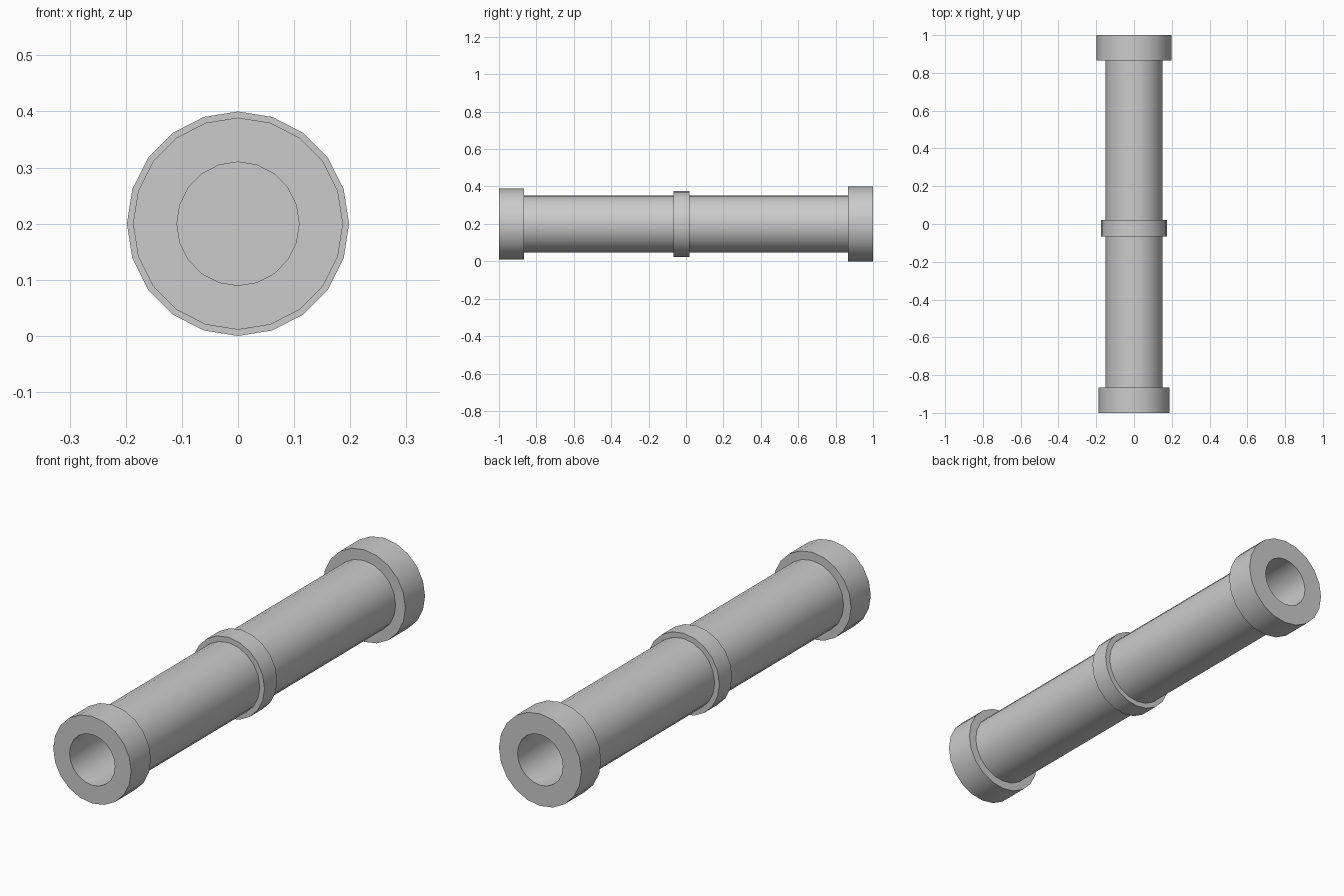
import bpy, bmesh, math

if "Cube" in bpy.data.objects:
    bpy.data.objects.remove(bpy.data.objects["Cube"])

SIDES = 20
AXIS_Z = 0.20
X_SCALE = 0.99
BORE, PIPE, RING = 0.11, 0.153, 0.176
FRONT_FLANGE, BACK_FLANGE = 0.189, 0.20


def lathe(name, profile):
    """Revolve (radius, y) points about the pipe axis; zero radius closes the end."""
    bm = bmesh.new()
    rows = []
    for r, y in profile:
        if r == 0:
            rows.append([bm.verts.new((0, y, AXIS_Z))] * SIDES)
            continue
        row = []
        for i in range(SIDES):
            a = 2 * math.pi * i / SIDES
            row.append(bm.verts.new((r * X_SCALE * math.cos(a), y,
                                     AXIS_Z + r * math.sin(a))))
        rows.append(row)
    for p, q in zip(rows, rows[1:]):
        for i in range(SIDES):
            j = (i + 1) % SIDES
            bm.faces.new(dict.fromkeys((p[i], p[j], q[j], q[i])))
    bmesh.ops.recalc_face_normals(bm, faces=bm.faces[:])
    mesh = bpy.data.meshes.new(name)
    bm.to_mesh(mesh)
    bm.free()
    obj = bpy.data.objects.new(name, mesh)
    bpy.context.collection.objects.link(obj)
    bpy.ops.object.select_all(action='DESELECT')
    obj.select_set(True)
    bpy.context.view_layer.objects.active = obj
    bpy.ops.object.shade_smooth_by_angle(angle=math.radians(30))
    return obj


lathe("flanged_pipe", [
    # front bore, closed off inside the middle collar
    (0, -0.03), (BORE, -0.03), (BORE, -1.0),
    # front flange
    (FRONT_FLANGE, -1.0), (FRONT_FLANGE, -0.865), (PIPE, -0.865),
    # middle collar
    (PIPE, -0.067), (RING, -0.067), (RING, 0.02), (PIPE, 0.02),
    # back flange
    (PIPE, 0.865), (BACK_FLANGE, 0.865), (BACK_FLANGE, 1.0),
    # back bore
    (BORE, 1.0), (BORE, -0.015), (0, -0.015),
])
